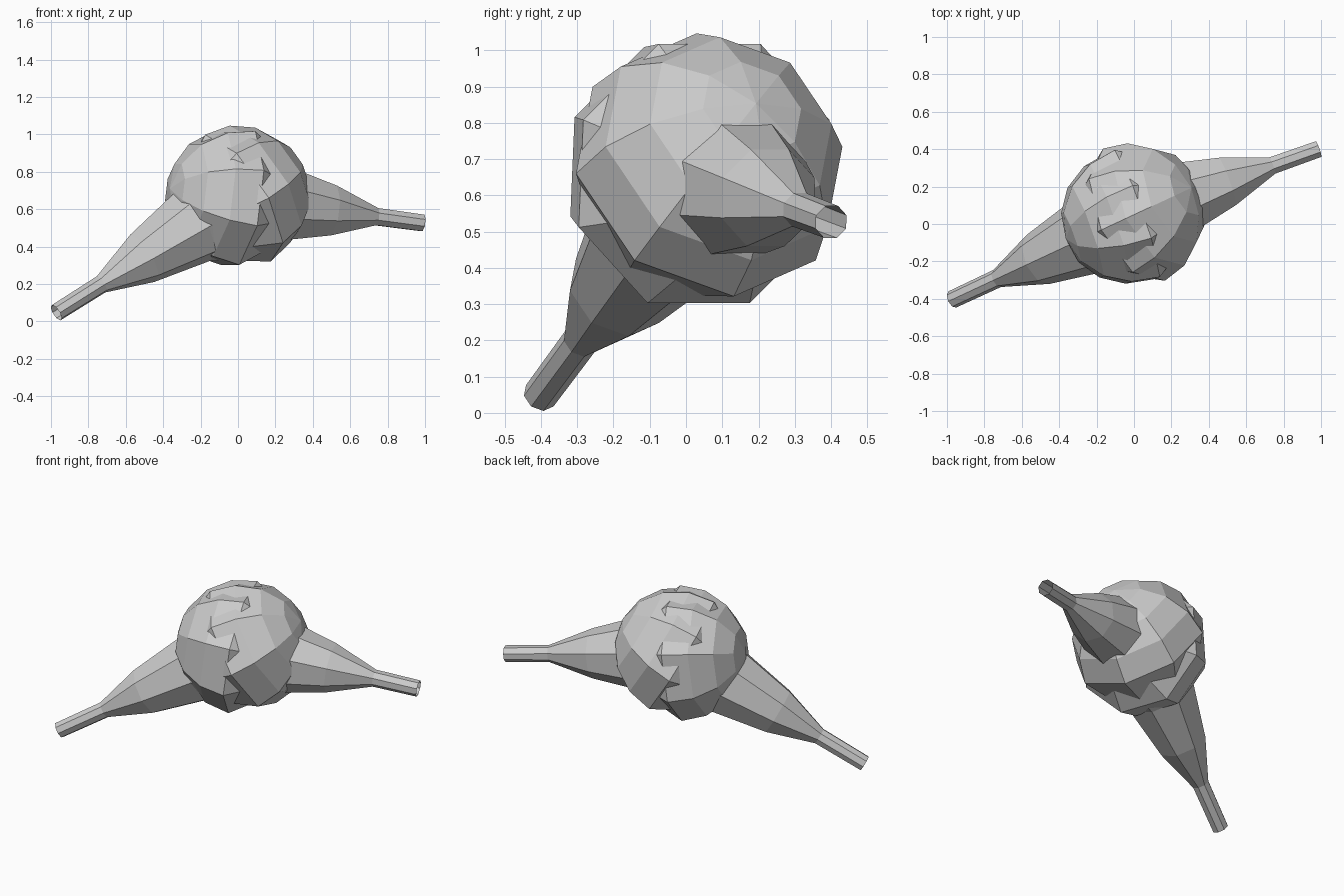
import bpy, bmesh, math
from mathutils import Vector

if "Cube" in bpy.data.objects:
    bpy.data.objects.remove(bpy.data.objects["Cube"])

CENTRE = Vector((0, 0.05, 0.66))
R = 0.39
SIDES = 8


def bulb(name, tip, phase, profile):
    """Eight-sided bulb: round cap facing away from the tip, tapering to an open tube."""
    axis = (Vector(tip) - CENTRE).normalized()
    across = axis.cross(Vector((0, 0, 1))).normalized()
    up = across.cross(axis).normalized()

    # distance along the axis and radius: half-round cap, then the arm
    cap = [(-R * math.cos(math.radians(a)), R * math.sin(math.radians(a)))
           for a in (22.5, 45, 67.5, 90)]
    bm = bmesh.new()
    rings = []
    for s, r in cap + profile:
        ring = []
        for i in range(SIDES):
            a = math.radians(phase) + 2 * math.pi * i / SIDES
            ring.append(bm.verts.new(CENTRE + axis * s
                                     + (across * math.cos(a) + up * math.sin(a)) * r))
        rings.append(ring)
    pole = bm.verts.new(CENTRE - axis * R)
    for i in range(SIDES):
        j = (i + 1) % SIDES
        bm.faces.new((pole, rings[0][j], rings[0][i]))
        for a, b in zip(rings, rings[1:]):
            bm.faces.new((a[i], a[j], b[j], b[i]))
    bmesh.ops.recalc_face_normals(bm, faces=bm.faces)
    mesh = bpy.data.meshes.new(name)
    bm.to_mesh(mesh)
    bm.free()
    obj = bpy.data.objects.new(name, mesh)
    bpy.context.collection.objects.link(obj)
    return obj


# Left arm, longer and sloping down to the ground
bulb("left_bulb", (-0.975, -0.405, 0.045), 0,
     [(0.31, 0.21), (0.65, 0.145), (0.93, 0.05), (1.235, 0.048)])

# Right arm, shorter and nearly level
bulb("right_bulb", (0.985, 0.40, 0.527), 22.5,
     [(0.26, 0.21), (0.53, 0.145), (0.79, 0.05), (1.055, 0.048)])
